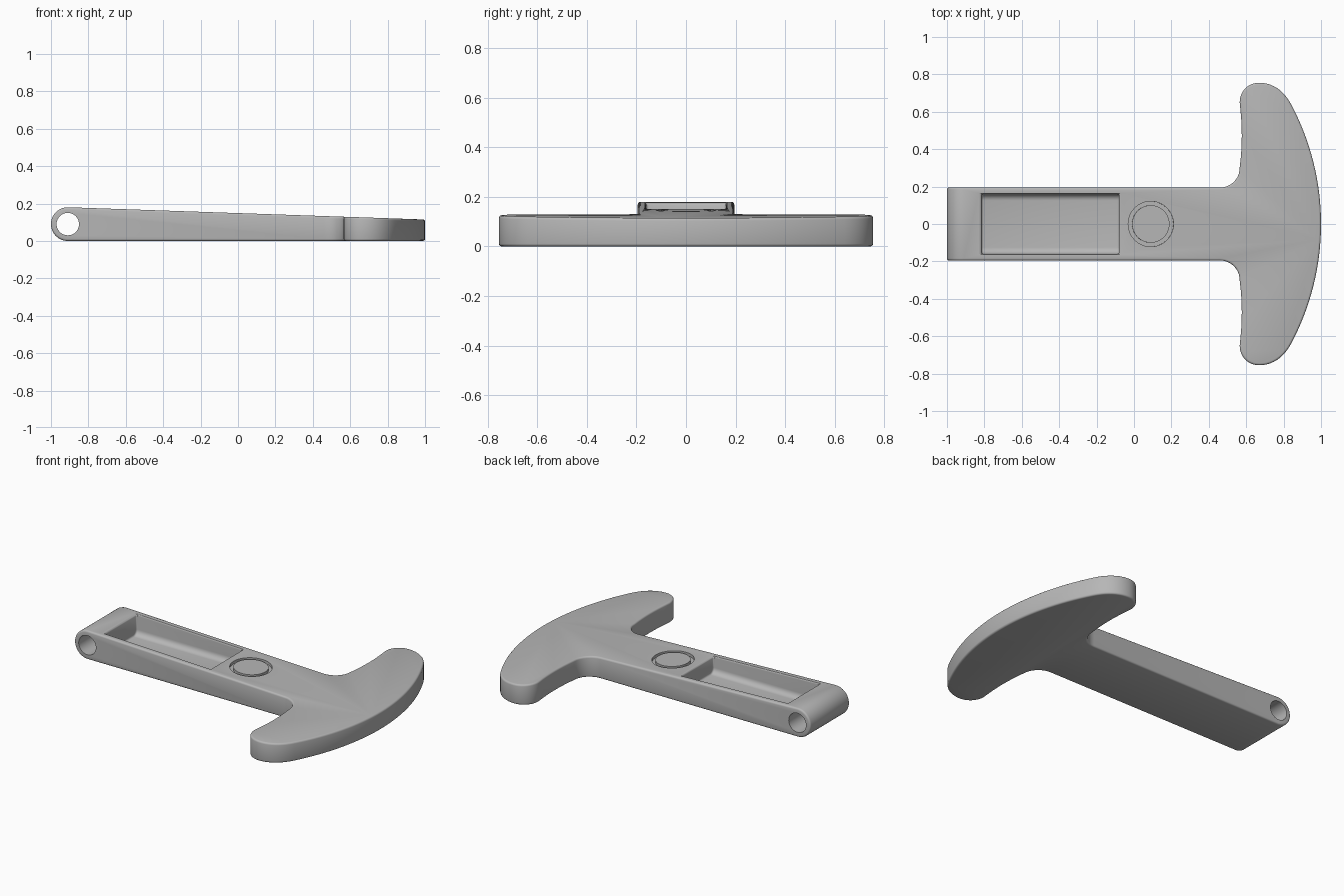
import bpy, bmesh, math
from mathutils import Vector, Matrix
from mathutils.geometry import interpolate_bezier

if "Cube" in bpy.data.objects:
    bpy.data.objects.remove(bpy.data.objects["Cube"], do_unlink=True)

grey = bpy.data.materials.new("mid grey")
grey.use_nodes = True
grey.diffuse_color = (0.47, 0.47, 0.47, 1)
grey.node_tree.nodes["Principled BSDF"].inputs["Base Color"].default_value = grey.diffuse_color


def make_object(name, bm):
    bmesh.ops.recalc_face_normals(bm, faces=bm.faces)
    mesh = bpy.data.meshes.new(name)
    bm.to_mesh(mesh)
    bm.free()
    mesh.materials.append(grey)
    ob = bpy.data.objects.new(name, mesh)
    bpy.context.collection.objects.link(ob)
    return ob


def prism(name, outline, place, start, end):
    """Extrude a flat outline; place(u, v, d) gives the 3D position."""
    bm = bmesh.new()
    face = bm.faces.new([bm.verts.new(place(u, v, start)) for u, v in outline])
    new = bmesh.ops.extrude_face_region(bm, geom=[face])["geom"]
    shift = Vector(place(0, 0, end)) - Vector(place(0, 0, start))
    bmesh.ops.translate(bm, vec=shift, verts=[g for g in new if isinstance(g, bmesh.types.BMVert)])
    return make_object(name, bm)


def arc(cx, cy, r, a0, a1, n):
    angles = [math.radians(a0 + (a1 - a0) * i / n) for i in range(n + 1)]
    return [(cx + r * math.cos(a), cy + r * math.sin(a)) for a in angles]


def bezier(a, b, c, d, n):
    pts = interpolate_bezier(*[Vector((*p, 0)) for p in (a, b, c, d)], n + 1)
    return [(p.x, p.y) for p in pts]


def boolean(ob, cutter, operation):
    mod = ob.modifiers.new(cutter.name, "BOOLEAN")
    mod.operation, mod.solver, mod.object = operation, "EXACT", cutter
    cutter.hide_render = True
    helpers.append(cutter)


helpers = []

# Plan outline of stem and T-shaped grip, one half then mirrored
half = [(-1.1, 0.195)]
half += arc(0.46, 0.3, 0.105, -90, 0, 10)
half += bezier((0.565, 0.3), (0.58, 0.42), (0.58, 0.52), (0.565, 0.65), 8)[1:]
half += bezier((0.565, 0.65), (0.565, 0.71), (0.61, 0.755), (0.67, 0.755), 10)[1:]
half += bezier((0.67, 0.755), (0.74, 0.755), (0.8, 0.715), (0.84, 0.64), 10)[1:]
half += arc(-0.36, 0, 1.36, 28.07, 0, 16)[1:]
outline = half + [(x, -y) for x, y in reversed(half[:-1])]
body = prism("pull_handle", outline, lambda u, v, d: (u, v, d), -0.1, 0.3)

# Tapered side profile with a rounded hinge end
side = [(1.1, 0.111)] + arc(-0.91, 0.09, 0.09, 90, 270, 24) + [(1.1, 0)]
side_cutter = prism("side_profile", side, lambda u, v, d: (u, d, v), -1, 1)
boolean(body, side_cutter, "INTERSECT")

# Long pocket with rounded floor edges
pocket = [(0.16, 0.3)] + arc(0.125, 0.08, 0.035, 0, -90, 6)
pocket += [(-y, z) for y, z in reversed(pocket)]
pocket_cutter = prism("pocket_cutter", pocket, lambda u, v, d: (d, u, v), -0.815, -0.08)
boolean(body, pocket_cutter, "DIFFERENCE")

# Softened edges
bevel = body.modifiers.new("soft_edges", "BEVEL")
bevel.width, bevel.segments = 0.011, 3
bevel.limit_method, bevel.angle_limit = "ANGLE", math.radians(35)
bevel.use_clamp_overlap = False

# Hinge pin hole
hole = prism("hinge_hole_cutter", arc(-0.91, 0.09, 0.06, 0, 360, 40)[:-1],
             lambda u, v, d: (u, d, v), -1, 1)
boolean(body, hole, "DIFFERENCE")

# Shallow circular groove following the sloping top
bm = bmesh.new()
loop = [bm.verts.new((r, 0, z)) for r, z in ((0.1, -0.018), (0.121, -0.018), (0.121, 0.05), (0.1, 0.05))]
edges = [bm.edges.new((loop[i], loop[(i + 1) % 4])) for i in range(4)]
bmesh.ops.spin(bm, geom=loop + edges, cent=(0, 0, 0), axis=(0, 0, 1),
               angle=math.tau, steps=56, use_merge=True)
bmesh.ops.remove_doubles(bm, verts=bm.verts, dist=0.0001)
bm.transform(Matrix.Translation((0.09, 0, 0.146)) @ Matrix.Rotation(0.034, 4, "Y"))
groove = make_object("groove_cutter", bm)
boolean(body, groove, "DIFFERENCE")

# Bake the cuts, drop the cutters, smooth the curved faces
bpy.context.view_layer.update()
evaluated = body.evaluated_get(bpy.context.evaluated_depsgraph_get())
baked = bpy.data.meshes.new_from_object(evaluated)
body.modifiers.clear()
body.data = baked
for helper in helpers:
    bpy.data.objects.remove(helper, do_unlink=True)
bpy.ops.object.select_all(action="DESELECT")
body.select_set(True)
bpy.context.view_layer.objects.active = body
bpy.ops.object.shade_smooth_by_angle(angle=math.radians(32))
